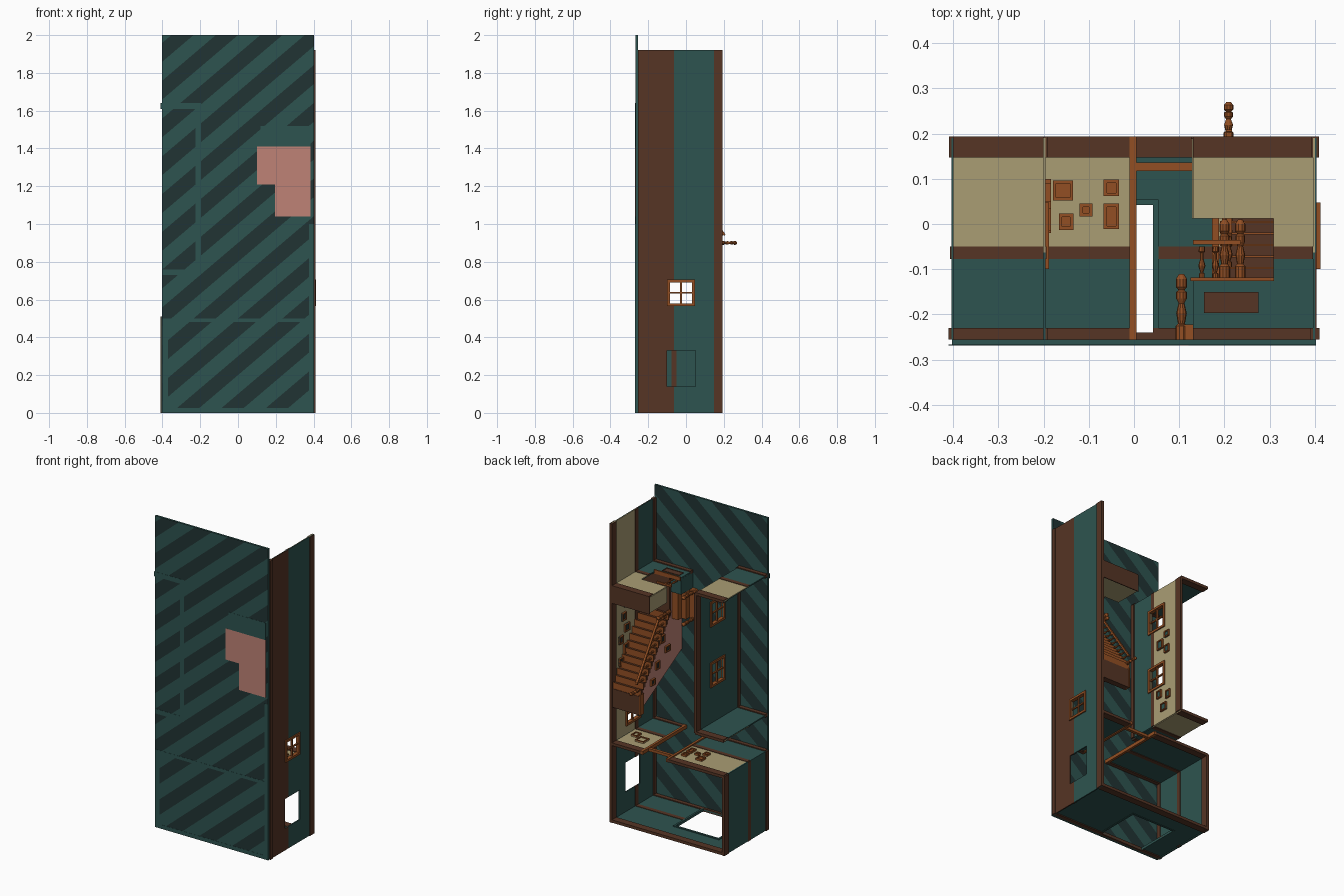
import bpy, bmesh, math
from mathutils import Vector

if "Cube" in bpy.data.objects:
    bpy.data.objects.remove(bpy.data.objects["Cube"])


def mat(name, r, g, b):
    m = bpy.data.materials.new(name)
    m.diffuse_color = (r, g, b, 1)
    m.use_nodes = True
    m.node_tree.nodes["Principled BSDF"].inputs["Base Color"].default_value = m.diffuse_color
    return m


TEAL = mat("teal", .027, .088, .080)
DARK = mat("dark_teal", .015, .034, .034)
BROWN = mat("dark_brown", .092, .035, .018)
WOOD = mat("orange_wood", .29, .078, .017)
CREAM = mat("cream", .40, .34, .175)
PINK = mat("pink", .52, .225, .18)


def finish(name, bm, mats):
    me = bpy.data.meshes.new(name)
    bm.to_mesh(me)
    bm.free()
    for m in mats:
        me.materials.append(m)
    ob = bpy.data.objects.new(name, me)
    bpy.context.collection.objects.link(ob)
    return ob


def boxes(name, m, items):
    """One object from boxes given as (x0,x1,y0,y1,z0,z1)."""
    bm = bmesh.new()
    for x0, x1, y0, y1, z0, z1 in items:
        r = bmesh.ops.create_cube(bm, size=1)
        for v in r["verts"]:
            v.co = Vector(((x0 + x1) / 2 + v.co.x * (x1 - x0),
                           (y0 + y1) / 2 + v.co.y * (y1 - y0),
                           (z0 + z1) / 2 + v.co.z * (z1 - z0)))
    return finish(name, bm, [m])


def place(axis, c0, c1, a0, a1, y0, y1):
    """Box in a wall plane: axis 'x' runs along z, axis 'z' runs along x."""
    c0, c1 = min(c0, c1), max(c0, c1)
    return (c0, c1, y0, y1, a0, a1) if axis == 'x' else (a0, a1, y0, y1, c0, c1)


def cut(a0, a1, y0, y1, holes):
    """Split a rectangle around rectangular openings."""
    As = sorted({a0, a1} | {h for q in holes for h in q[:2] if a0 < h < a1})
    Ys = sorted({y0, y1} | {h for q in holes for h in q[2:] if y0 < h < y1})
    for p, q in zip(As, As[1:]):
        for r, s in zip(Ys, Ys[1:]):
            if not any(h[0] < (p + q) / 2 < h[1] and h[2] < (r + s) / 2 < h[3] for h in holes):
                yield p, q, r, s


LO, MID, HI = -.255, -.063, .19


def wall(name, axis, c, a0, a1, s, inner, outer, holes=(), rail_out=False):
    # two skins, each with a lower and an upper colour
    for tag, d, cols in (("inner", s, inner), ("outer", -s, outer)):
        for part, m, y0, y1 in (("lower", cols[0], LO, MID), ("upper", cols[1], MID, HI)):
            boxes(f"{name}_{tag}_{part}", m, [place(axis, c, c + d * .004, p, q, r, t)
                                              for p, q, r, t in cut(a0, a1, y0, y1, holes)])
    # skirting, rail and crown mouldings
    trims = [(LO, -.23, .010, .010), (.147, .193, .009, .009),
             (-.077, -.05, .007, .007 if rail_out else .0)]
    boxes(name + "_mouldings", BROWN, [place(axis, c + s * ti, c - s * to, p, q, r, t)
                                       for y0, y1, ti, to in trims
                                       for p, q, r, t in cut(a0, a1, y0, y1, holes)])


def frame(axis, c, a0, a1, y0, y1, w, d):
    t = (c - d, c + d)
    return [place(axis, *t, a0, a1, y0, y0 + w), place(axis, *t, a0, a1, y1 - w, y1),
            place(axis, *t, a0, a0 + w, y0, y1), place(axis, *t, a1 - w, a1, y0, y1)]


def window(name, axis, c, a0, a1, y0, y1):
    am, ym = (a0 + a1) / 2, (y0 + y1) / 2
    boxes(name, WOOD, frame(axis, c, a0, a1, y0, y1, .014, .012)
          + [place(axis, c - .005, c + .005, am - .004, am + .004, y0, y1),
             place(axis, c - .005, c + .005, a0, a1, ym - .004, ym + .004)])


def pictures(name, axis, c, s, m, items):
    """Framed pictures: (along, y, width, height)."""
    fr, pl = [], []
    for a, y, w, h in items:
        fr += frame(axis, c + s * .006, a - w / 2, a + w / 2, y - h / 2, y + h / 2, .007, .006)
        pl.append(place(axis, c, c + s * .006, a - w / 2, a + w / 2, y - h / 2, y + h / 2))
    boxes(name + "_frames", WOOD, fr)
    boxes(name + "_plates", m, pl)


def turned(name, spots, prof, n=10):
    """Lathed posts about y: spots (x, y0, z, height, radius), profile (t, r)."""
    bm = bmesh.new()
    for x, y0, z, h, rad in spots:
        rings = [[bm.verts.new((x + r * rad * math.cos(k * math.tau / n), y0 + t * h,
                                z + r * rad * math.sin(k * math.tau / n))) for k in range(n)]
                 for t, r in prof]
        for A, B in zip(rings, rings[1:]):
            for k in range(n):
                bm.faces.new((A[k], B[k], B[(k + 1) % n], A[(k + 1) % n]))
        bm.faces.new(rings[-1])
        bm.faces.new(rings[0])
    bmesh.ops.recalc_face_normals(bm, faces=bm.faces)
    return finish(name, bm, [WOOD])


# floor slab with diagonal stripes
bm = bmesh.new()
bmesh.ops.create_cube(bm, size=1)
for v in bm.verts:
    v.co = Vector((v.co.x * .804, -.2615 + v.co.y * .013, 1 + v.co.z * 2))
for i in range(-6, 24):
    bmesh.ops.bisect_plane(bm, geom=bm.verts[:] + bm.edges[:] + bm.faces[:],
                           plane_co=(0, 0, i * .1), plane_no=(-.85, 0, 1))
for f in bm.faces:
    c = f.calc_center_median()
    f.material_index = int(abs(f.normal.y) > .5 and math.floor((c.z - .85 * c.x) / .1) % 2 == 0)
finish("striped_floor", bm, [TEAL, DARK])

# underside plates: courtyard border, closet floor, landing base
U = (-.269, -.266)
boxes("underside_border", TEAL, [(-.41, -.195, *U, 1.61, 1.64), (-.225, -.195, *U, .73, 1.61),
                                 (-.4, -.225, *U, .73, .76), (.375, .402, *U, 0, 1),
                                 (-.4, -.37, *U, 0, .5), (-.4, .4, *U, .48, .5),
                                 (-.4, .4, *U, 0, .025), (.12, .385, *U, 1.41, 1.52)])
boxes("closet_underside", PINK, [(.1, .385, *U, 1.21, 1.41), (.195, .385, *U, 1.04, 1.21)])

# outer walls and room partitions
tt, tc, bt = (TEAL, TEAL), (TEAL, CREAM), (BROWN, TEAL)
side_hole, side_win = (.14, .33, -.10, .05), (.575, .695, -.085, .035)
wall("right_wall_low", 'x', .4, .0, .51, -1, tt, bt, [side_hole])
wall("right_wall_high", 'x', .4, .51, 1.92, -1, tc, bt, [side_win])
wall("entry_wall", 'z', .01, -.4, .4, 1, tt, tt, [(-.26, .042, -.24, .042)])
wall("left_wall", 'x', -.4, .0, .51, 1, tt, tt, [], True)
wall("divider_left", 'z', .505, -.4, 0, 1, tc, tt, [], True)
wall("divider_right", 'z', .505, .18, .4, 1, tc, tt, [], True)
wall("courtyard_low_wall", 'z', .735, -.4, -.2, -1, tc, tt)
wall("courtyard_high_wall", 'z', 1.63, -.4, -.2, 1, tc, tt)
cw = [(z - .07, z + .07, -.085, .035) for z in (1.05, 1.44)]
wall("courtyard_side_wall", 'x', -.2, .735, 1.63, 1, tc, tt, cw)
wall("stair_wall", 'z', 1.515, .13, .4, 1, tc, tt, [(.13, .308, -.12, .012)])

# windows and door trim
window("side_window", 'x', .4, .565, .705, -.1, .047)
for i, h in enumerate(cw):
    window(f"courtyard_window_{i}", 'x', -.2, h[0] - .01, h[1] + .01, -.1, .047)
boxes("entry_door_trim", TEAL, frame('z', .012, -.272, .054, -.253, .054, .012, .008))

# archway posts and beam
boxes("archway", WOOD, [(-.01, .006, LO, .193, .495, .517), (.172, .188, LO, .193, .495, .517),
                        (0, .18, .117, .136, .497, .515)])

# framed pictures
pictures("hall_pictures", 'z', .509, 1, WOOD,
         [(-.157, .074, .045, .045), (-.15, .005, .032, .036), (-.106, .031, .028, .028),
          (-.05, .08, .034, .036), (-.05, .017, .034, .056)])
pictures("divider_pictures", 'z', .509, 1, CREAM, [(.27, .06, .06, .06), (.34, .02, .04, .05)])
pictures("stair_pictures", 'x', .396, -1, DARK,
         [(1.0, .1, .05, .04), (1.07, .05, .06, .045), (1.14, .1, .05, .04),
          (1.2, .04, .05, .05), (1.28, .07, .05, .04), (1.36, .04, .05, .05)])
pictures("courtyard_pictures", 'x', -.196, 1, TEAL,
         [(.82, .04, .05, .05), (.89, .08, .05, .04), (.92, .0, .05, .04),
          (1.2, .07, .05, .04), (1.25, .01, .06, .05), (1.3, .07, .04, .04)])

# lintel over the stair opening
boxes("lintel", CREAM, [(.128, .396, .012, .188, 1.415, 1.515)])
boxes("lintel_top", BROWN, [(.126, .396, .188, .193, 1.41, 1.52)])

# landing, under-landing panel and entry steps
boxes("landing", BROWN, [(.2, .396, -.135, -.12, 1.26, 1.51)])
boxes("landing_base", TEAL, [(.13, .396, LO, -.135, 1.41, 1.51)])
boxes("landing_panel_frame", BROWN, frame('z', 1.52, .155, .275, -.197, -.15, .005, .003)
      + [(.16, .27, -.192, -.155, 1.518, 1.521)])
boxes("landing_edge", WOOD, [(.125, .31, -.126, -.118, 1.505, 1.53)])
boxes("entry_steps", WOOD, [(.1 + i * .032, .23, LO, -.222 + i * .034, 1.23, 1.41) for i in range(3)])

# main flight
N = 12
Z0, Z1, Y0, Y1 = 1.28, .86, -.12, .185
dz, dy = (Z0 - Z1) / N, (Y1 - Y0) / N
steps = [(Y0 + (i + 1) * dy, Z0 - i * dz) for i in range(N)]
boxes("stair_risers", BROWN, [(.205, .396, y - .04, y - .005, z - dz, z) for y, z in steps])
boxes("stair_treads", WOOD, [(.19, .396, y - .005, y, z - dz, z + .006) for y, z in steps])
boxes("upper_landing", BROWN, [(.2, .396, .15, .188, .74, .86)])
boxes("upper_landing_edge", WOOD, [(.192, .2, .15, .193, .74, .87)])

# closet wall below the flight
bm = bmesh.new()
pts = [(-.255, 1.40), (-.135, 1.40), (-.13, 1.26), (.165, .86), (.165, .76), (-.255, 1.0)]
f = bm.faces.new([bm.verts.new((.206, y, z)) for y, z in pts])
r = bmesh.ops.extrude_face_region(bm, geom=[f])
for v in r["geom"]:
    if isinstance(v, bmesh.types.BMVert):
        v.co.x += .006
bmesh.ops.recalc_face_normals(bm, faces=bm.faces)
finish("closet_wall", bm, [PINK])
pictures("closet_pictures", 'x', .206, -1, DARK,
         [(.9, .05, .04, .04), (.99, .0, .05, .04), (1.06, -.1, .04, .05), (1.14, -.05, .05, .04)])

# balusters, newels and handrail
BAL = [(0, .8), (.15, .8), (.18, .4), (.4, 1), (.6, .5), (.8, .45), (.84, .9), (1, .8)]
NEWEL = [(0, 1), (.2, 1), (.24, .6), (.4, .9), (.55, .5), (.62, .9), (.72, .9), (.75, .5),
         (.8, .95), (.92, .95), (1, .4)]
turned("balusters", [(.21, y, z - dz / 2, .07, .008) for y, z in steps[:-2]]
       + [(.15, -.12, 1.5, .07, .008), (.18, -.12, 1.5, .07, .008)], BAL, 8)
turned("newel_posts", [(.209, .185, .9, .085, .011), (.105, LO, 1.23, .145, .013),
                       (.105, LO, 1.40, .145, .013), (.235, -.12, 1.42, .13, .012),
                       (.2, -.12, 1.29, .13, .012)], NEWEL)
bm = bmesh.new()
a, b = Vector((.21, Y0 + dy + .07, Z0)), Vector((.21, Y1 - .05 + .07, Z1 + .08))
bmesh.ops.create_cube(bm, size=1)
rot = Vector((0, 0, 1)).rotation_difference(b - a)
for v in bm.verts:
    v.co = (a + b) / 2 + rot @ Vector((v.co.x * .014, v.co.y * .01, v.co.z * (b - a).length))
finish("handrail", bm, [WOOD])
boxes("landing_handrail", WOOD, [(.13, .235, -.045, -.035, 1.495, 1.507)])
